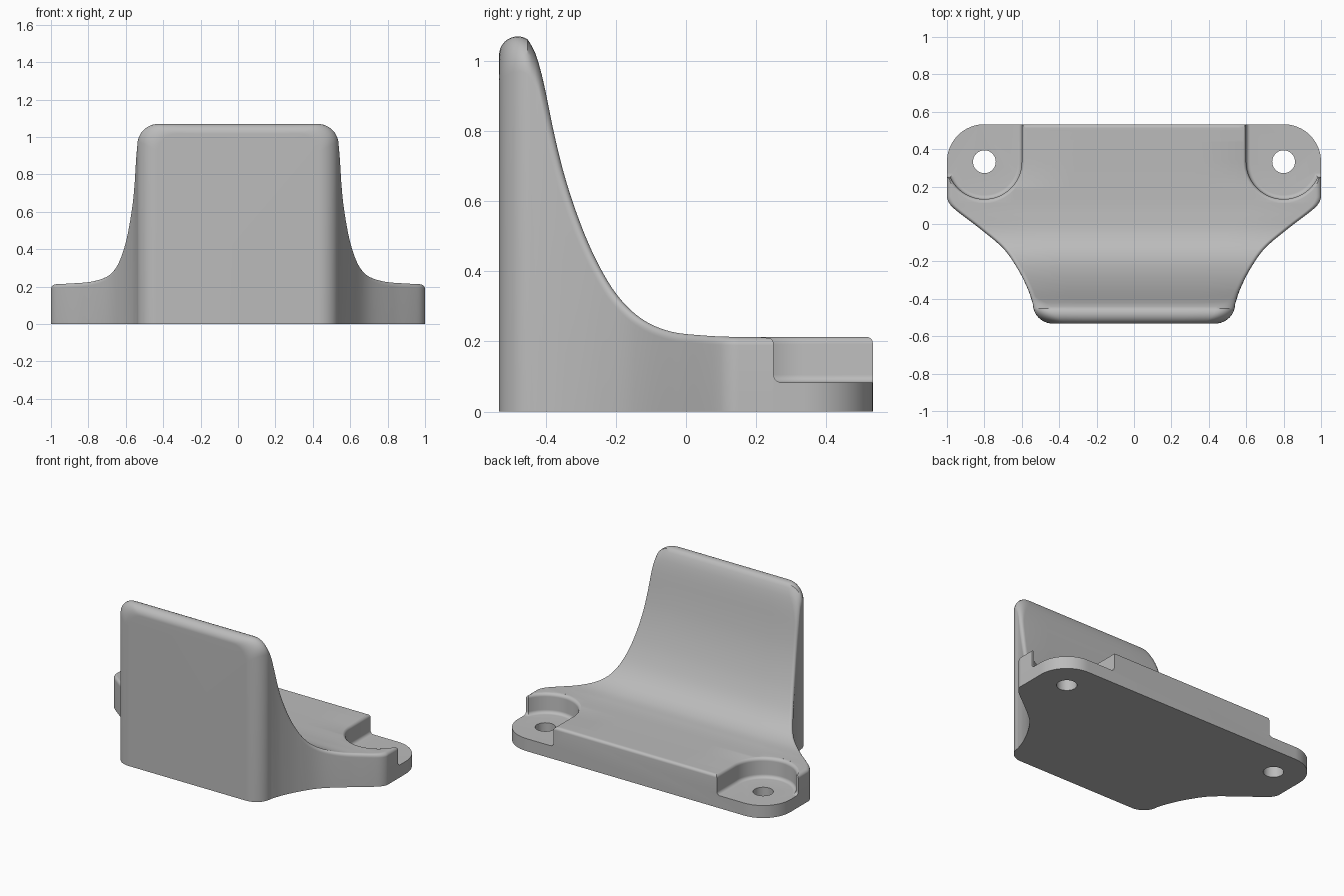
import bpy, bmesh, math

if "Cube" in bpy.data.objects:
    bpy.data.objects.remove(bpy.data.objects["Cube"])

# side profile (y, top z) and plan outline (y, half width)
PROFILE = [(-.45, 1.06), (-.431, 1.025), (-.415, .975), (-.4, .91), (-.38, .81),
           (-.35, .685), (-.31, .56), (-.26, .44), (-.2, .337), (-.13, .267),
           (-.05, .23), (.05, .217), (.15, .213), (.6, .213)]
OUTLINE = [(-.43, .54), (-.35, .567), (-.24, .622), (-.13, .70), (-.02, .83),
           (.06, .935), (.1, .98), (.14, 1), (.18, 1), (.6, 1)]


def spline(pts, t):
    """Hermite curve through the points, evaluated at t."""
    def slope(i):
        a, b = pts[max(i - 1, 0)], pts[min(i + 1, len(pts) - 1)]
        return (b[1] - a[1]) / (b[0] - a[0])
    i = 0
    while i < len(pts) - 2 and t > pts[i + 1][0]:
        i += 1
    (x0, y0), (x1, y1) = pts[i], pts[i + 1]
    h = x1 - x0
    s = (t - x0) / h
    return ((2*s**3 - 3*s**2 + 1) * y0 + (s**3 - 2*s**2 + s) * h * slope(i)
            + (3*s**2 - 2*s**3) * y1 + (s**3 - s**2) * h * slope(i + 1))


def root(v):
    return math.sqrt(max(v, 0))


def top(y):
    if y < -.45:
        return 1.017 + root(.053**2 - (y + .48)**2)
    z = spline(PROFILE, y)
    if y > .515:
        z -= .018 - root(.018**2 - (y - .515)**2)
    return z


def half_width(y):
    if y < -.43:
        return .43 + .11 * root(1 - ((y + .43) / .103)**2)
    if y > .333:
        return .8 + root(.04 - (y - .333)**2)
    return min(spline(OUTLINE, y), 1)


def loft(name, rings):
    """Join equal-length closed rings and cap both ends."""
    bm = bmesh.new()
    vs = [[bm.verts.new(p) for p in r] for r in rings]
    n = len(vs[0])
    for a, b in zip(vs, vs[1:]):
        for i in range(n):
            j = (i + 1) % n
            bm.faces.new((a[i], a[j], b[j], b[i]))
    bm.faces.new(vs[0])
    bm.faces.new(vs[-1])
    bmesh.ops.recalc_face_normals(bm, faces=bm.faces)
    me = bpy.data.meshes.new(name)
    bm.to_mesh(me)
    bm.free()
    ob = bpy.data.objects.new(name, me)
    bpy.context.collection.objects.link(ob)
    return ob


# body: cross-sections from front to back with rounded upper edges
def section(y):
    w, z = half_width(y), top(y)
    k = min(max((y + .445) / .06, 0), 1)
    k = k * k * (3 - 2 * k)
    inset = .1 * (1 - k) + .028 * k
    yc = min(max(y, -.44), .49)
    slope = (top(yc + .005) - top(yc - .005)) / .01
    drop = .1 * (1 - k) + .024 * math.sqrt(1 + slope**2) * k
    half = [(w, 0), (w, z - drop)]
    for i in range(1, 9):
        a = math.pi / 2 * i / 8
        half.append((w - inset * (1 - math.cos(a)), z - drop * (1 - math.sin(a))))
    half += [((w - inset) * f, z) for f in (.66, .33)]
    return ([(x, y, h) for x, h in half] + [(0, y, z)]
            + [(-x, y, h) for x, h in reversed(half)])


ys = [-.533 + .103 * (i / 18)**2 for i in range(19)]
ys += [-.43 + .763 * i / 80 for i in range(1, 81)]
ys += [.333 + .2 * math.sin(math.pi / 2 * i / 20) for i in range(1, 21)]
body = loft("bracket_body", [section(y) for y in ys])


# corner pocket cutter: plan shape offset by o at height z
def pocket_ring(side, o, z):
    r = .2 + o
    end = -math.asin((.083 + o) / r)
    pts = [(.6 - o, .7)]
    for i in range(33):
        a = -math.pi + (end + math.pi) * i / 32
        pts.append((.8 + r * math.cos(a), .333 + r * math.sin(a)))
    pts += [(1.2, .25 - o), (1.2, .7)]
    return [(side * x, y, z) for x, y in pts]


cutters = []
R = .022
for side in (-1, 1):
    steps = [i / 6 * math.pi / 2 for i in range(7)]
    levels = [(-R * (1 - math.sin(t)), .083 + R * (1 - math.cos(t))) for t in steps]
    levels += [(R * (1 - math.cos(t)), .1915 + R * math.sin(t)) for t in steps]
    levels.append((R, .5))
    cutters.append(loft("pocket_cutter", [pocket_ring(side, o, z) for o, z in levels]))
    # screw hole
    cutters.append(loft("hole_cutter", [
        [(side * .8 + .061 * math.cos(math.tau * i / 48),
          .333 + .061 * math.sin(math.tau * i / 48), z) for i in range(48)]
        for z in (-.1, .3)]))

bpy.context.view_layer.objects.active = body
body.select_set(True)
for c in cutters:
    m = body.modifiers.new("cut", 'BOOLEAN')
    m.operation = 'DIFFERENCE'
    m.solver = 'EXACT'
    m.object = c
    bpy.ops.object.modifier_apply(modifier=m.name)
    bpy.data.objects.remove(c)

# single grey material
mat = bpy.data.materials.new("plain grey")
mat.diffuse_color = (.5, .5, .5, 1)
mat.use_nodes = True
mat.node_tree.nodes["Principled BSDF"].inputs["Base Color"].default_value = mat.diffuse_color
body.data.materials.clear()
body.data.materials.append(mat)
bpy.ops.object.shade_smooth_by_angle(angle=math.radians(32))
